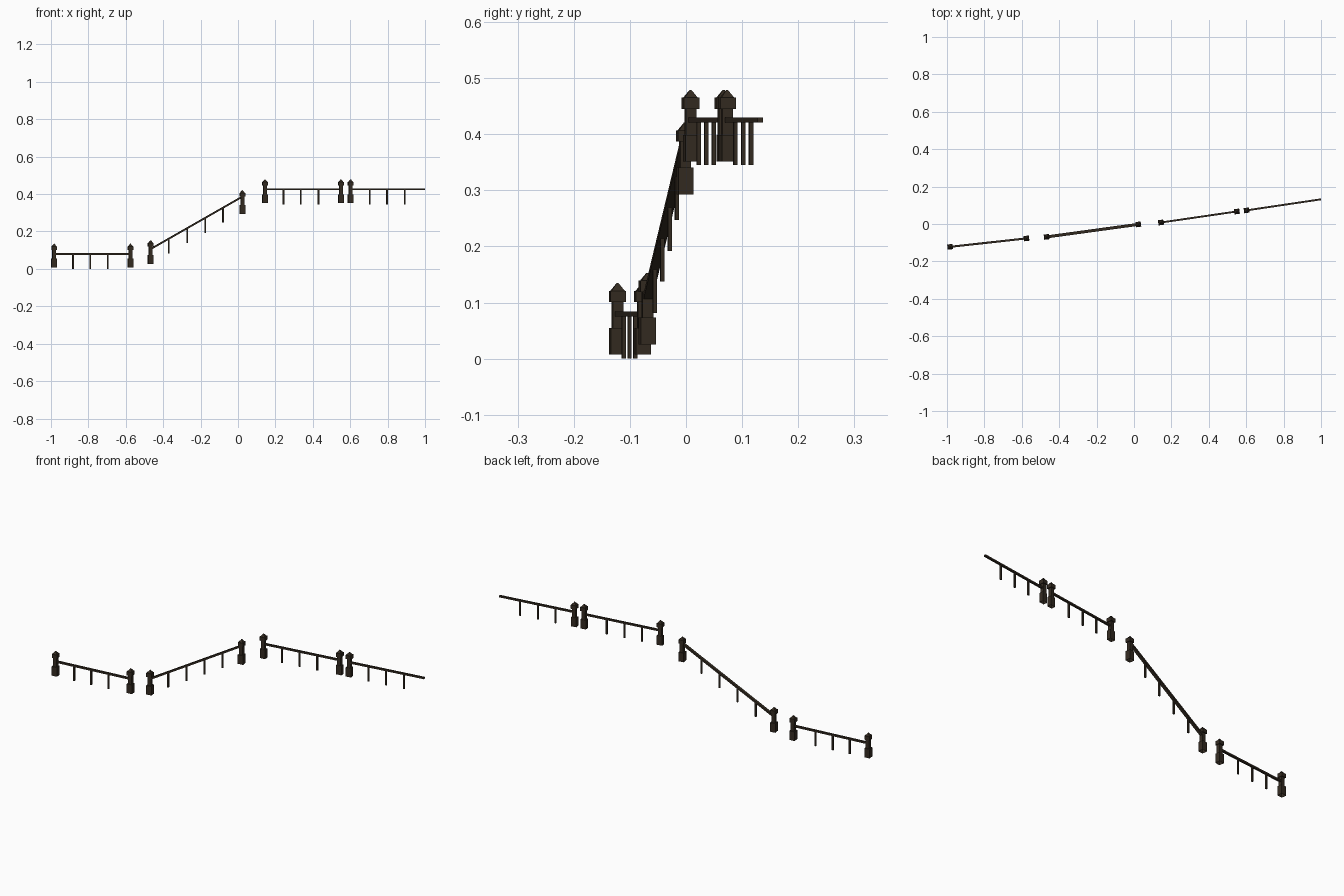
import bpy, bmesh, math
from mathutils import Vector, Matrix

if "Cube" in bpy.data.objects:
    bpy.data.objects.remove(bpy.data.objects["Cube"])

wood = bpy.data.materials.new("dark_brown_wood")
wood.diffuse_color = (0.034, 0.024, 0.015, 1)
wood.use_nodes = True
wood.node_tree.nodes["Principled BSDF"].inputs["Base Color"].default_value = wood.diffuse_color


def finish(name, bm, matrix):
    me = bpy.data.meshes.new(name)
    bm.to_mesh(me)
    bm.free()
    me.materials.append(wood)
    ob = bpy.data.objects.new(name, me)
    ob.matrix_world = matrix
    bpy.context.collection.objects.link(ob)


def block(bm, wx, wy, z0, z1):
    """Upright box on the local axis."""
    m = Matrix.Translation((0, 0, (z0 + z1) / 2)) @ Matrix.Diagonal((wx, wy, z1 - z0, 1))
    bmesh.ops.create_cube(bm, size=1, matrix=m)


def post(name, x, y, z, yaw, foot_y):
    bm = bmesh.new()
    block(bm, 0.029, foot_y, 0, 0.048)         # wide foot, open underneath
    bm.normal_update()
    bmesh.ops.delete(bm, geom=[f for f in bm.faces if f.normal.z < -0.9], context='FACES')
    block(bm, 0.019, 0.019, 0.048, 0.094)      # neck
    block(bm, 0.028, 0.028, 0.094, 0.114)      # cap block
    # pyramid top, slightly inset from the cap block
    bmesh.ops.create_cone(bm, cap_ends=True, segments=4, radius1=0.0165, radius2=0.002,
                          depth=0.014,
                          matrix=Matrix.Translation((0, 0, 0.121)) @ Matrix.Rotation(math.pi / 4, 4, 'Z'))
    finish(name, bm, Matrix.Translation((x, y, z)) @ Matrix.Rotation(yaw, 4, 'Z'))


def rail(name, a, b, width, height):
    a, b = Vector(a), Vector(b)
    d = b - a
    bm = bmesh.new()
    bmesh.ops.create_cube(bm, size=1, matrix=Matrix.Diagonal((d.length, width, height, 1)))
    yaw = math.atan2(d.y, d.x)
    pitch = -math.atan2(d.z, math.hypot(d.x, d.y))
    finish(name, bm, Matrix.Translation((a + b) / 2)
           @ Matrix.Rotation(yaw, 4, 'Z') @ Matrix.Rotation(pitch, 4, 'Y'))


# name, rail start, rail end, baluster x positions, (post x, post base z), rail width, foot depth
sections = [
    ("lower", (-0.983, -0.122, 0.080), (-0.575, -0.077, 0.080),
     (-0.882, -0.790, -0.696), ((-0.983, 0.007), (-0.575, 0.007)), 0.011, 0.027),
    ("stair", (-0.467, -0.069, 0.106), (0.023, -0.002, 0.386),
     (-0.370, -0.272, -0.176, -0.080), ((-0.467, 0.025), (0.023, 0.293)), 0.016, 0.027),
    ("upper", (0.144, 0.008, 0.425), (0.55, 0.067, 0.425),
     (0.243, 0.336, 0.430), ((0.144, 0.351), (0.55, 0.351)), 0.010, 0.022),
    ("end", (0.602, 0.073, 0.425), (1.0, 0.132, 0.425),
     (0.704, 0.797, 0.891), ((0.602, 0.351),), 0.010, 0.022),
]

for name, a, b, xs, posts, width, foot in sections:
    va, vb = Vector(a), Vector(b)
    yaw = math.atan2(b[1] - a[1], b[0] - a[0])

    def at(x):
        return va.lerp(vb, (x - a[0]) / (b[0] - a[0]))

    rail(name + "_rail", a, b, width, 0.009)
    # balusters hang from the rail
    for i, x in enumerate(xs):
        bm = bmesh.new()
        block(bm, 0.008, 0.007, -0.080, 0)
        finish(f"{name}_baluster_{i + 1}", bm,
               Matrix.Translation(at(x)) @ Matrix.Rotation(yaw, 4, 'Z'))
    for i, (x, z) in enumerate(posts):
        post(f"{name}_post_{i + 1}", x, at(x).y, z, yaw, foot)
